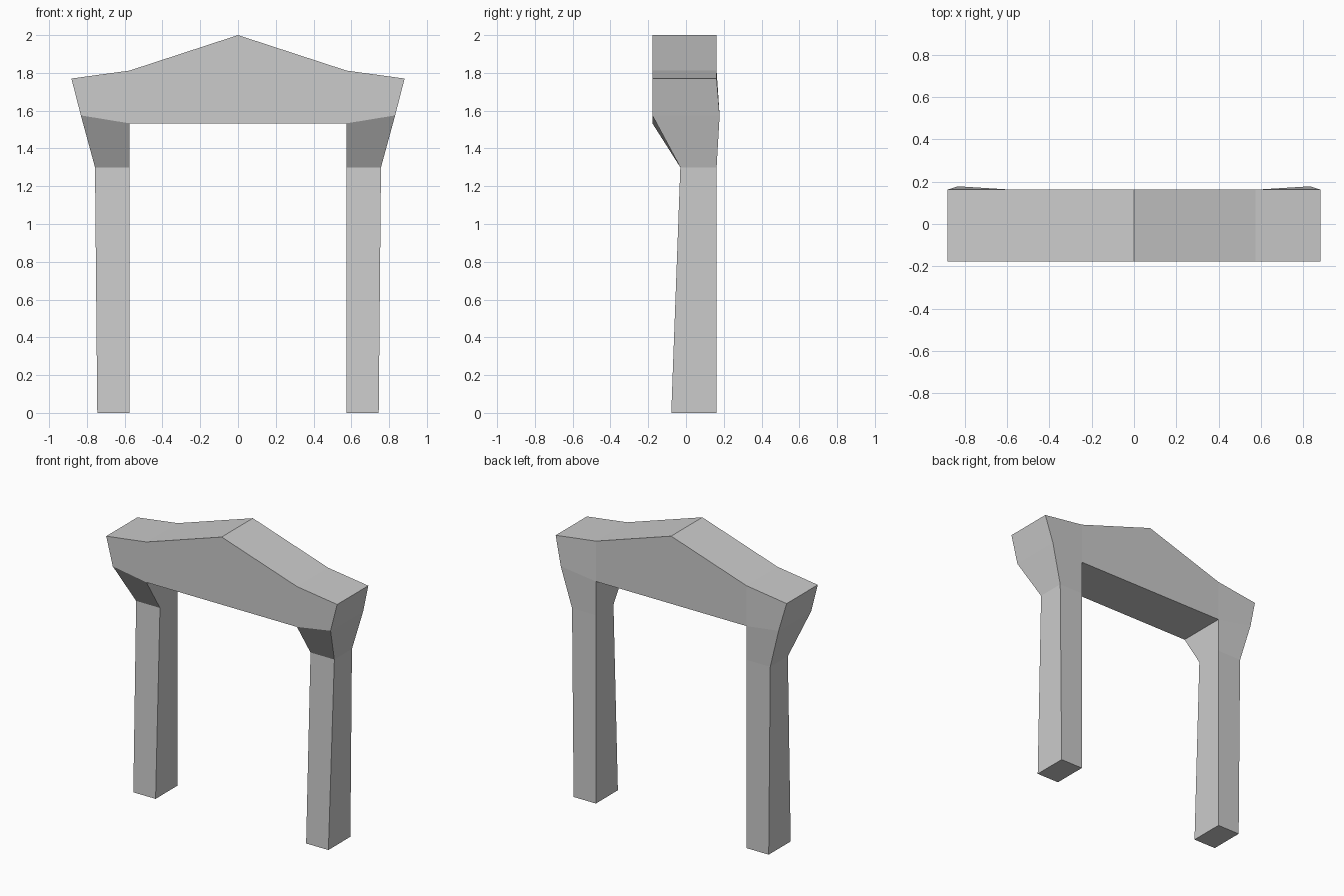
import bpy, bmesh

if "Cube" in bpy.data.objects:
    bpy.data.objects.remove(bpy.data.objects["Cube"])

bm = bmesh.new()


def ring(inner, outer, front, back_in=0.162, back_out=0.162):
    """Four corners of a post section: inner/outer are (x, z)."""
    pts = [(inner, front), (outer, front), (outer, back_out), (inner, back_in)]
    return [bm.verts.new((p[0], y, p[1])) for p, y in pts]


# Right post, flaring into the corner block
rings = [
    ring((0.575, 0), (0.745, 0), -0.078),
    ring((0.575, 1.30), (0.757, 1.30), -0.03),
    ring((0.575, 1.533), (0.832, 1.575), -0.178, 0.162, 0.178),
    ring((0.575, 1.812), (0.882, 1.77), -0.178),
]
for level, (a, b) in enumerate(zip(rings, rings[1:])):
    for i in range(4):
        j = (i + 1) % 4
        if level == 2 and i == 3:
            continue  # open side where the lintel joins
        bm.faces.new((a[i], a[j], b[j], b[i]))
bm.faces.new(rings[0][::-1])
bm.faces.new(rings[3])

# Half of the gabled lintel, from the corner block to the centre line
low, top = rings[2], rings[3]
side = [low[0], low[3], top[3], top[0]]
mid = [bm.verts.new((0, y, z)) for y, z in
       ((-0.178, 1.533), (0.162, 1.533), (0.162, 2.0), (-0.178, 2.0))]
for i in range(4):
    j = (i + 1) % 4
    bm.faces.new((side[i], side[j], mid[j], mid[i]))

bmesh.ops.recalc_face_normals(bm, faces=bm.faces[:])
mesh = bpy.data.meshes.new("gateway_frame")
bm.to_mesh(mesh)
bm.free()
gate = bpy.data.objects.new("gateway_frame", mesh)
bpy.context.collection.objects.link(gate)

# Mirror to the left half
mirror = gate.modifiers.new("Mirror", 'MIRROR')
mirror.use_clip = True
